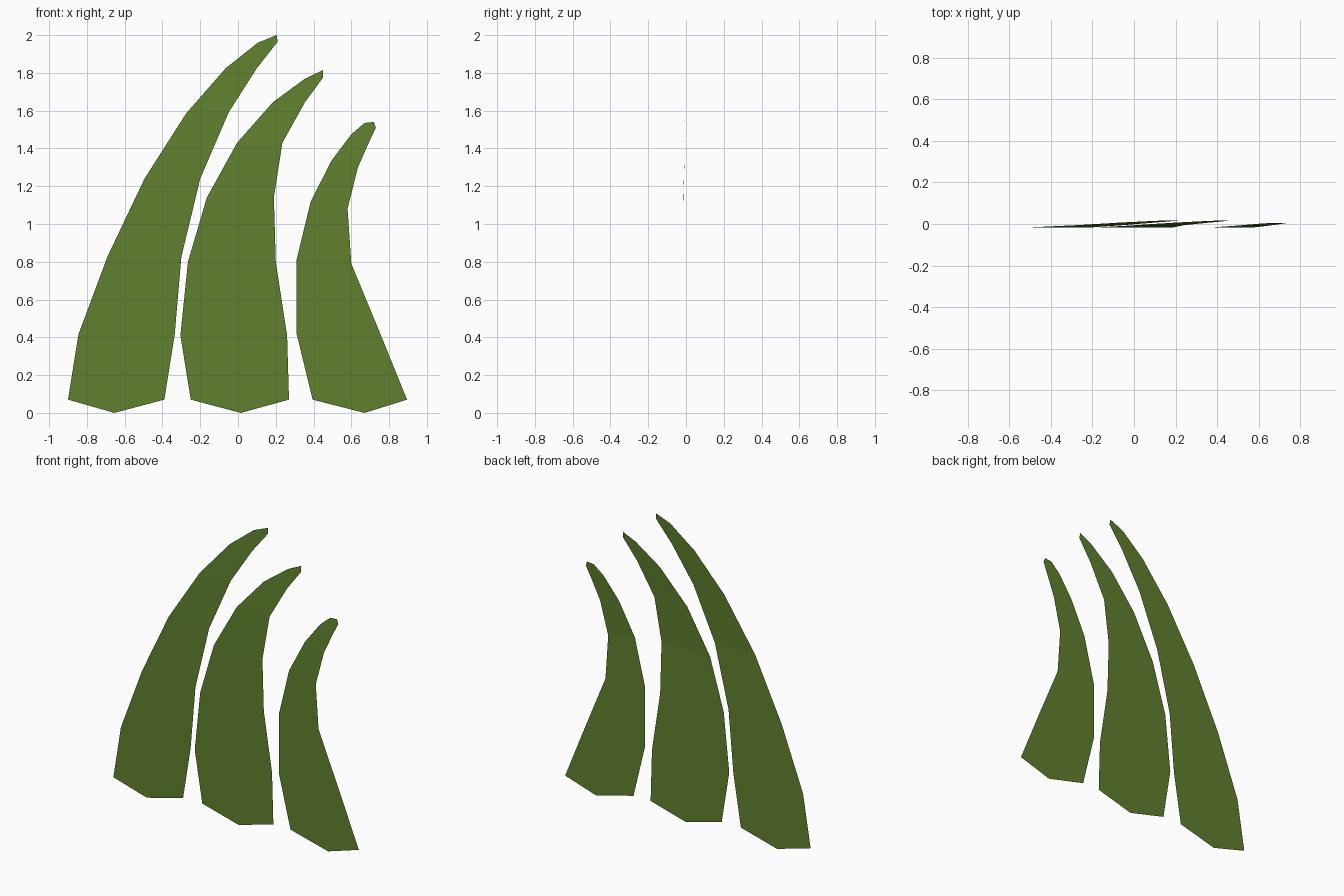
import bpy

green = bpy.data.materials.new("leaf_green")
green.diffuse_color = (0.115, 0.217, 0.027, 1)


def blade(name, base, left, right, bend_start, bend):
    """Flat leaf: pointed base, rows of left/right edge points, pointed tip, bending back near the top."""
    top = left[-1][1]

    def point(p):
        t = max(0, (p[1] - bend_start) / (top - bend_start))
        return (p[0], -0.016 + bend * t ** 1.5, p[1])

    n = len(right)
    verts = [point(p) for p in [base] + right + left]
    faces = [(0, 1, n + 1)]
    faces += [(i, i + 1, n + i + 1, n + i) for i in range(1, n)]
    faces.append((n, 2 * n + 1, 2 * n))
    mesh = bpy.data.meshes.new(name)
    mesh.from_pydata(verts, [], faces)
    mesh.materials.append(green)
    obj = bpy.data.objects.new(name, mesh)
    bpy.context.collection.objects.link(obj)


# Tall blade on the left
blade("tall_grass_blade", (-0.655, 0),
      [(-0.9, 0.07), (-0.845, 0.415), (-0.69, 0.83), (-0.495, 1.24),
       (-0.275, 1.585), (-0.065, 1.825), (0.105, 1.96), (0.205, 2.0)],
      [(-0.39, 0.07), (-0.335, 0.415), (-0.3, 0.825), (-0.2, 1.24),
       (-0.05, 1.59), (0.1, 1.825), (0.21, 1.965)], 1.24, 0.034)

# Middle blade
blade("middle_grass_blade", (0.015, 0),
      [(-0.25, 0.07), (-0.305, 0.41), (-0.265, 0.8), (-0.165, 1.14),
       (-0.005, 1.43), (0.185, 1.645), (0.355, 1.77), (0.45, 1.815)],
      [(0.27, 0.07), (0.26, 0.41), (0.2, 0.8), (0.19, 1.14),
       (0.235, 1.43), (0.355, 1.645), (0.45, 1.775)], 1.14, 0.034)

# Short blade on the right
blade("short_grass_blade", (0.67, 0),
      [(0.395, 0.07), (0.31, 0.42), (0.31, 0.81), (0.385, 1.12),
       (0.495, 1.335), (0.6, 1.475), (0.67, 1.535), (0.72, 1.54)],
      [(0.895, 0.07), (0.755, 0.415), (0.6, 0.79), (0.58, 1.08),
       (0.635, 1.3), (0.69, 1.425), (0.73, 1.51)], 1.12, 0.022)
